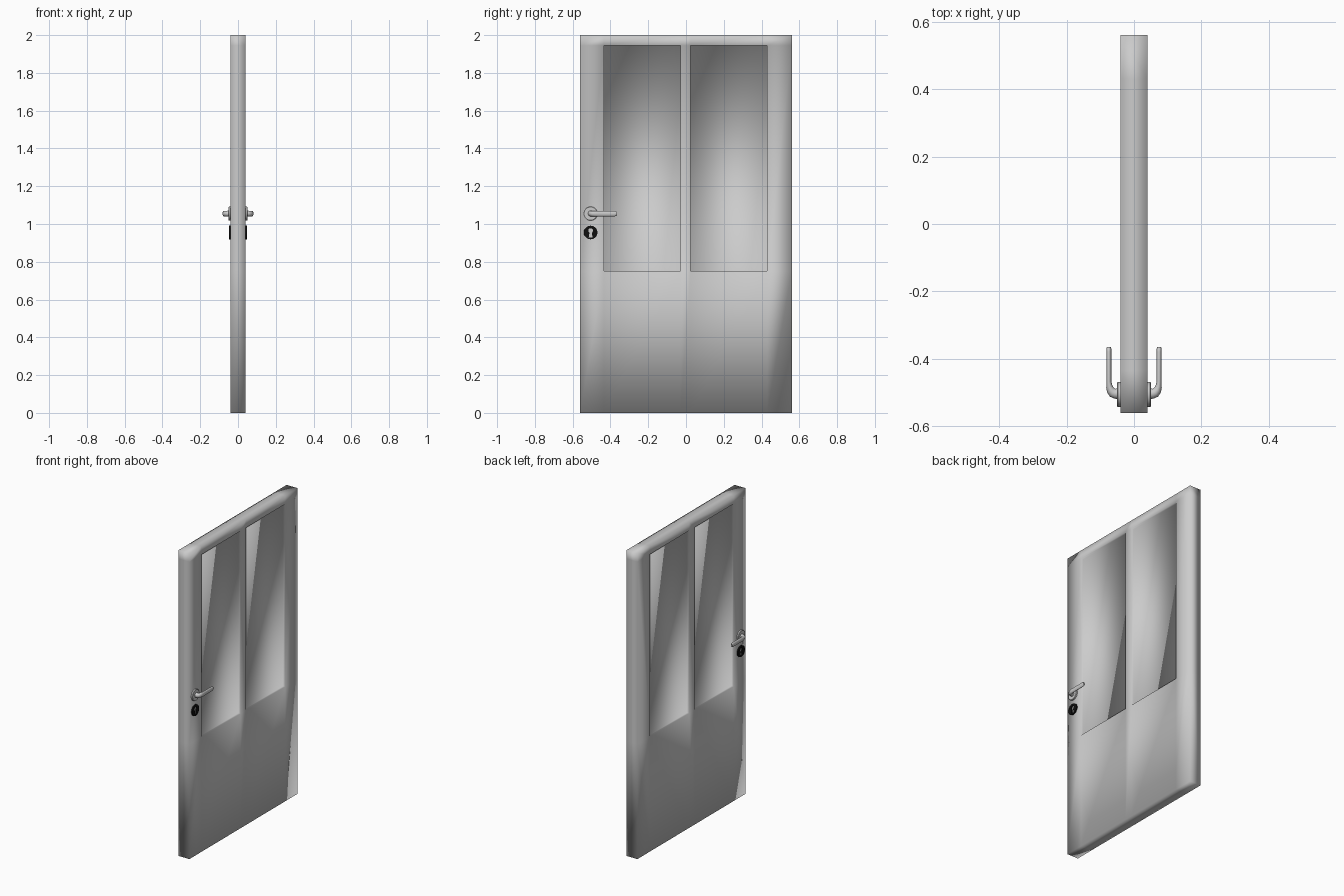
import bpy, bmesh, math
from mathutils import Vector

if "Cube" in bpy.data.objects:
    bpy.data.objects.remove(bpy.data.objects["Cube"])

HANDLE_Y, HANDLE_Z, KEY_Z = -0.505, 1.055, 0.955
T = 0.04          # half thickness of the door
RECESS = 0.015    # depth of the window panes below each face


def finish(name, bm, angle=None):
    bmesh.ops.recalc_face_normals(bm, faces=bm.faces)
    me = bpy.data.meshes.new(name)
    bm.to_mesh(me)
    bm.free()
    ob = bpy.data.objects.new(name, me)
    bpy.context.collection.objects.link(ob)
    bpy.ops.object.select_all(action='DESELECT')
    ob.select_set(True)
    bpy.context.view_layer.objects.active = ob
    if angle is None:
        bpy.ops.object.shade_smooth()
    else:
        bpy.ops.object.shade_smooth_by_angle(angle=math.radians(angle))
    return ob


# door leaf: a y/z grid of cells on each face, the two window cells sunk in
ys = [-0.56, -0.435, -0.03, 0.025, 0.43, 0.56]
zs = [0, 0.75, 1.945, 2]
bm = bmesh.new()
for x in (-T, T):
    v = [[bm.verts.new((x, y, z)) for z in zs] for y in ys]
    for i in range(5):
        for j in range(3):
            f = bm.faces.new((v[i][j], v[i + 1][j], v[i + 1][j + 1], v[i][j + 1]))
            if j == 1 and i in (1, 3):
                f.tag = True
windows = [f for f in bm.faces if f.tag]
bmesh.ops.bridge_loops(bm, edges=[e for e in bm.edges if e.is_boundary])
bmesh.ops.recalc_face_normals(bm, faces=bm.faces)
for f in windows:
    out = math.copysign(1, f.calc_center_median().x)
    r = bmesh.ops.extrude_discrete_faces(bm, faces=[f])["faces"][0]
    for vert in r.verts:
        vert.co.x -= out * RECESS
finish("door_leaf", bm)

black = bpy.data.materials.new("black_metal")
black.diffuse_color = (0.005, 0.005, 0.005, 1)
black.use_nodes = True
black.node_tree.nodes["Principled BSDF"].inputs["Base Color"].default_value = black.diffuse_color


def rosette(side, name):
    # short turned disc with a small chamfer, and a collar for the lever
    bm = bmesh.new()
    prof = [(0.038, 0), (0.037, 0.036), (0.038, 0.037), (0.048, 0.037),
            (0.05, 0.035), (0.05, 0.0)]
    rings = [[bm.verts.new((side * x, HANDLE_Y + r * math.cos(a), HANDLE_Z + r * math.sin(a)))
              for a in [2 * math.pi * k / 32 for k in range(32)]] for x, r in prof[1:-1]]
    for a, b in zip(rings, rings[1:]):
        for k in range(32):
            bm.faces.new((a[k], a[k - 1], b[k - 1], b[k]))
    bm.faces.new(rings[0])
    bm.faces.new(rings[-1])
    finish(name, bm, 35)


def lever(side, name):
    # path in x/y with half width across the bend and half height in z
    path = [(0.046, 0.002, 0.016, 0.016), (0.056, 0.002, 0.015, 0.015),
            (0.063, 0.005, 0.0145, 0.015), (0.069, 0.012, 0.0125, 0.015),
            (0.073, 0.023, 0.0095, 0.015), (0.0745, 0.037, 0.0075, 0.015),
            (0.0745, 0.126, 0.0075, 0.015), (0.0745, 0.135, 0.0072, 0.0125),
            (0.0745, 0.14, 0.006, 0.008)]
    bm = bmesh.new()
    rings = []
    for i, (x, y, w, h) in enumerate(path):
        p, q = path[max(i - 1, 0)], path[min(i + 1, len(path) - 1)]
        t = Vector((q[0] - p[0], q[1] - p[1])).normalized()
        ring = []
        for k in range(20):
            a = 2 * math.pi * k / 20
            c = w * math.cos(a)
            ring.append(bm.verts.new((side * (x + t.y * c), HANDLE_Y + y - t.x * c,
                                      HANDLE_Z + h * math.sin(a))))
        rings.append(ring)
    for a, b in zip(rings, rings[1:]):
        for k in range(20):
            bm.faces.new((a[k], a[k - 1], b[k - 1], b[k]))
    bm.faces.new(rings[0])
    bm.faces.new(rings[-1])
    finish(name, bm, 45)


def key_plate(side, name):
    # round plate with a keyhole opening, from a filled 2D curve
    outer = [(0.036 * math.cos(2 * math.pi * k / 32), 0.036 * math.sin(2 * math.pi * k / 32))
             for k in range(32)]
    hole = [(0.0125 * math.cos(math.radians(a)), 0.01 + 0.0125 * math.sin(math.radians(a)))
            for a in range(-60, 241, 20)] + [(-0.01, -0.026), (0.01, -0.026)]
    cu = bpy.data.curves.new(name, 'CURVE')
    cu.dimensions = '2D'
    cu.fill_mode = 'BOTH'
    cu.extrude = 0.005
    for pts in (outer, hole):
        s = cu.splines.new('POLY')
        s.points.add(len(pts) - 1)
        for sp, (a, b) in zip(s.points, pts):
            sp.co = (a, b, 0, 1)
        s.use_cyclic_u = True
    ob = bpy.data.objects.new(name, cu)
    bpy.context.collection.objects.link(ob)
    ob.location = (side * 0.0425, HANDLE_Y, KEY_Z)
    ob.rotation_euler = (math.pi / 2, 0, math.pi / 2)
    bpy.ops.object.select_all(action='DESELECT')
    ob.select_set(True)
    bpy.context.view_layer.objects.active = ob
    bpy.ops.object.convert(target='MESH')
    ob = bpy.context.object
    ob.data.materials.clear()
    ob.data.materials.append(black)


# the same furniture on both faces of the door
for side, label in ((1, "right"), (-1, "left")):
    rosette(side, "handle_rosette_" + label)
    lever(side, "handle_lever_" + label)
    key_plate(side, "keyhole_plate_" + label)
